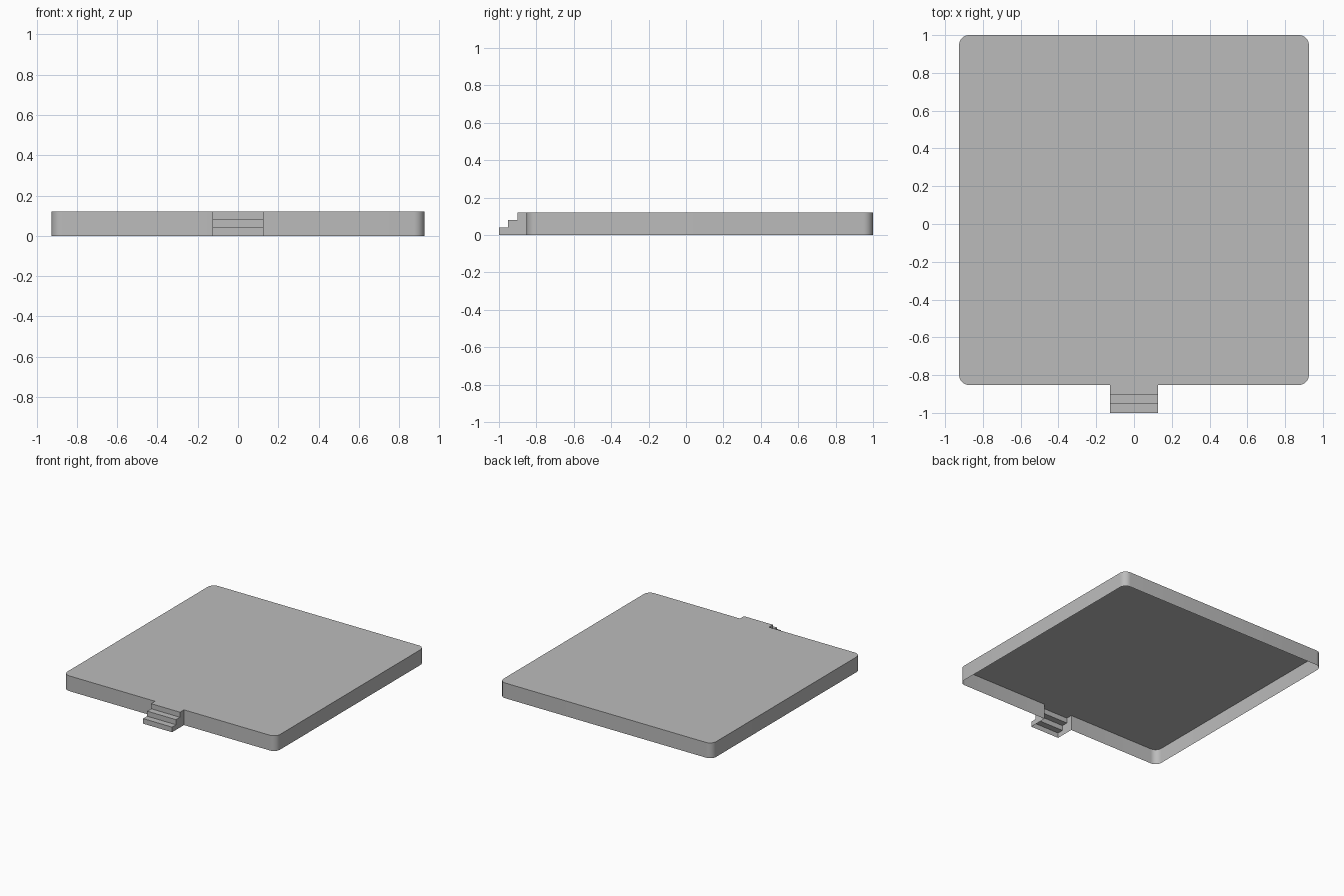
import bpy, bmesh
from math import radians, sin, cos

cube = bpy.data.objects.get("Cube")
if cube:
    bpy.data.objects.remove(cube)

HALF_X, BACK, FRONT = 0.926, 1.0, -0.852
HEIGHT, RADIUS, SEGMENTS = 0.12, 0.053, 8
STEP_HALF, STEP_COUNT = 0.126, 3

grey = bpy.data.materials.new("plain grey")
grey.use_nodes = True
color = (0.5, 0.5, 0.5, 1)
grey.diffuse_color = color
grey.node_tree.nodes["Principled BSDF"].inputs["Base Color"].default_value = color


def finish(name, bm):
    mesh = bpy.data.meshes.new(name)
    bm.to_mesh(mesh)
    bm.free()
    obj = bpy.data.objects.new(name, mesh)
    bpy.context.collection.objects.link(obj)
    mesh.materials.append(grey)
    bpy.ops.object.select_all(action="DESELECT")
    obj.select_set(True)
    bpy.context.view_layer.objects.active = obj
    bpy.ops.object.shade_smooth_by_angle(angle=radians(30))


# Floor slab: rounded outline with side walls, open underneath and at the steps
outline = [(-STEP_HALF, FRONT), (STEP_HALF, FRONT)]
corners = [(1, FRONT + RADIUS, -90), (1, BACK - RADIUS, 0),
           (-1, BACK - RADIUS, 90), (-1, FRONT + RADIUS, 180)]
for side, cy, start in corners:
    cx = side * (HALF_X - RADIUS)
    for i in range(SEGMENTS + 1):
        a = radians(start + 90 * i / SEGMENTS)
        outline.append((cx + RADIUS * cos(a), cy + RADIUS * sin(a)))

bm = bmesh.new()
top = [bm.verts.new((x, y, HEIGHT)) for x, y in outline]
low = [bm.verts.new((x, y, 0)) for x, y in outline]
bm.faces.new(top)
for i in range(1, len(top)):
    j = (i + 1) % len(top)
    bm.faces.new((top[i], low[i], low[j], top[j]))
finish("floor_slab", bm)

# Entrance steps: stepped side profile, hollow underneath and at the slab
depth = (FRONT + 1) / STEP_COUNT
rise = HEIGHT / STEP_COUNT
profile = [(FRONT, 0), (FRONT, HEIGHT)]
for i in range(STEP_COUNT):
    y = FRONT - depth * (i + 1)
    profile += [(y, HEIGHT - rise * i), (y, HEIGHT - rise * (i + 1))]

bm = bmesh.new()
left = [bm.verts.new((STEP_HALF, y, z)) for y, z in profile]
right = [bm.verts.new((-STEP_HALF, y, z)) for y, z in profile]
bm.faces.new(left[::-1])
bm.faces.new(right)
for i in range(1, len(profile) - 1):
    bm.faces.new((left[i], right[i], right[i + 1], left[i + 1]))
bm.normal_update()
for f in bm.faces:
    # side walls face outwards, treads up and risers forwards
    c = f.calc_center_median()
    n = f.normal
    if n.z < -0.5 or n.y > 0.5 or n.x * c.x < -0.01:
        f.normal_flip()
finish("entrance_steps", bm)
